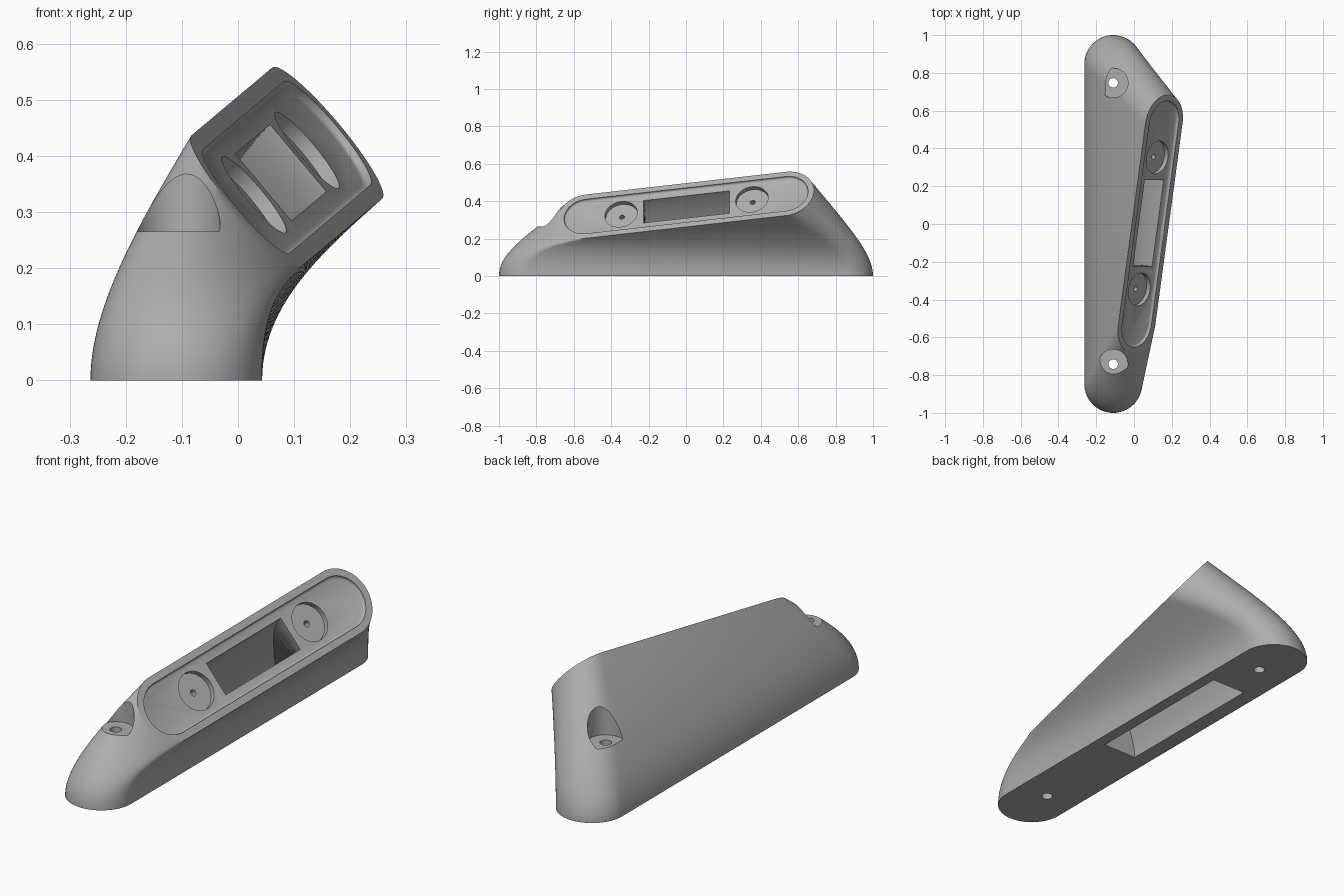
import bpy
import bmesh
from math import sin, cos, pi, radians
from mathutils import Vector

cube = bpy.data.objects.get("Cube")
if cube:
    bpy.data.objects.remove(cube)

# Plain grey plastic
grey = bpy.data.materials.new("mid_grey")
grey.use_nodes = True
colour = (0.42, 0.42, 0.42, 1)
grey.diffuse_color = colour
grey.node_tree.nodes["Principled BSDF"].inputs["Base Color"].default_value = colour

# Frames: (origin, long axis, width axis, normal)
tilt, lean = radians(10), radians(40)
slope = Vector((cos(lean), 0, sin(lean)))
along = slope * sin(tilt) + Vector((0, cos(tilt), 0))
normal = slope * cos(tilt) - Vector((0, sin(tilt), 0))
across = Vector((sin(lean), 0, -cos(lean)))
FACE = (Vector((0.087, 0, 0.38)), along, across, normal)


def flat_frame(x, y):
    return (Vector((x, y, 0)), Vector((0, 1, 0)), Vector((1, 0, 0)), Vector((0, 0, 1)))


def stadium(half, r, arc=32, side=24):
    """Outline with round ends; half = 0 gives a circle."""
    pts = []
    for s in (1, -1):
        for i in range(arc):
            a = -pi / 2 + pi * i / arc
            pts.append((s * (half + r * cos(a)), s * r * sin(a)))
        if half:
            pts += [(s * half * (1 - 2 * i / side), s * r) for i in range(side)]
    return pts


def place(frame, pts, lift=0.0):
    o, u, v, n = frame
    return [o + u * a + v * b + n * lift for a, b in pts]


def loft(name, rings):
    """Closed solid through matching rings of points."""
    bm = bmesh.new()
    loops = [[bm.verts.new(p) for p in ring] for ring in rings]
    count = len(loops[0])
    for low, high in zip(loops, loops[1:]):
        for i in range(count):
            j = (i + 1) % count
            bm.faces.new((low[i], low[j], high[j], high[i]))
    bm.faces.new(loops[0][::-1])
    bm.faces.new(loops[-1])
    bmesh.ops.recalc_face_normals(bm, faces=bm.faces)
    mesh = bpy.data.meshes.new(name)
    bm.to_mesh(mesh)
    bm.free()
    obj = bpy.data.objects.new(name, mesh)
    bpy.context.collection.objects.link(obj)
    mesh.materials.append(grey)
    return obj


def blend(p, q, start, end, t):
    """Cubic curve from p to q with the given end tangents."""
    return (p * (2 * t**3 - 3 * t**2 + 1) + start * (t**3 - 2 * t**2 + t)
            + q * (3 * t**2 - 2 * t**3) + end * (t**3 - t**2))


def stack(name, frame, levels):
    """Solid from (lift, half length, radius) levels."""
    return loft(name, [place(frame, stadium(h, r), z) for z, h, r in levels])


# Body: rises straight from the base, then leans over to the tilted face
base = place(flat_frame(-0.11, 0), stadium(0.847, 0.153))
top = place(FACE, stadium(0.542, 0.1525))
rise = Vector((0, 0, 0.4))
STEPS = 28
body = loft("wedge_mount_body", [
    [blend(p, q, rise, (q - p) * 1.5 - rise * 0.5, k / STEPS) for p, q in zip(base, top)]
    for k in range(STEPS + 1)])

cutters = []

# Shallow recess with a rounded floor edge
cutters.append(stack("face_recess_cutter", FACE, [
    (0.05, 0.542, 0.12), (-0.006, 0.542, 0.12), (-0.010, 0.542, 0.118),
    (-0.013, 0.542, 0.115), (-0.015, 0.542, 0.110)]))

# Round pockets, each with a small pilot hole
for side in (-1, 1):
    o, u, v, n = FACE
    frame = (o + u * side * 0.355, u, v, n)
    cutters.append(stack("round_pocket_cutter", frame, [
        (0.02, 0, 0.088), (-0.04, 0, 0.088), (-0.04, 0, 0.014), (-0.10, 0, 0.014)]))

# Counterbored screw holes through the ends
for y in (-0.742, 0.747):
    cutters.append(stack("screw_hole_cutter", flat_frame(-0.11, y), [
        (-0.1, 0, 0.025), (0.265, 0, 0.025), (0.265, 0, 0.078), (0.8, 0, 0.078)]))


# Curved cable channel from the base slot to the face window
def rectangle(a, b):
    return [(-a, -b), (a, -b), (a, b), (-a, b)]


slot_frame = flat_frame(-0.10, 0.163)
slot = place(slot_frame, rectangle(0.382, 0.088))
window = place(FACE, rectangle(0.232, 0.078))
rings = [place(slot_frame, rectangle(0.382, 0.088), -0.03)]
rings += [[blend(p, q, rise * 0.75, normal * 0.35, k / 16) for p, q in zip(slot, window)]
          for k in range(17)]
rings.append(place(FACE, rectangle(0.232, 0.078), 0.03))
cutters.append(loft("cable_channel_cutter", rings))

# Cut everything, then drop the cutters
bpy.ops.object.select_all(action="DESELECT")
bpy.context.view_layer.objects.active = body
body.select_set(True)
for cutter in cutters:
    cutter.hide_render = True
    mod = body.modifiers.new("cut", "BOOLEAN")
    mod.operation = "DIFFERENCE"
    mod.solver = "EXACT"
    mod.object = cutter
    bpy.ops.object.modifier_apply(modifier=mod.name)
    bpy.data.objects.remove(cutter)

bpy.ops.object.shade_smooth_by_angle(angle=radians(30))
